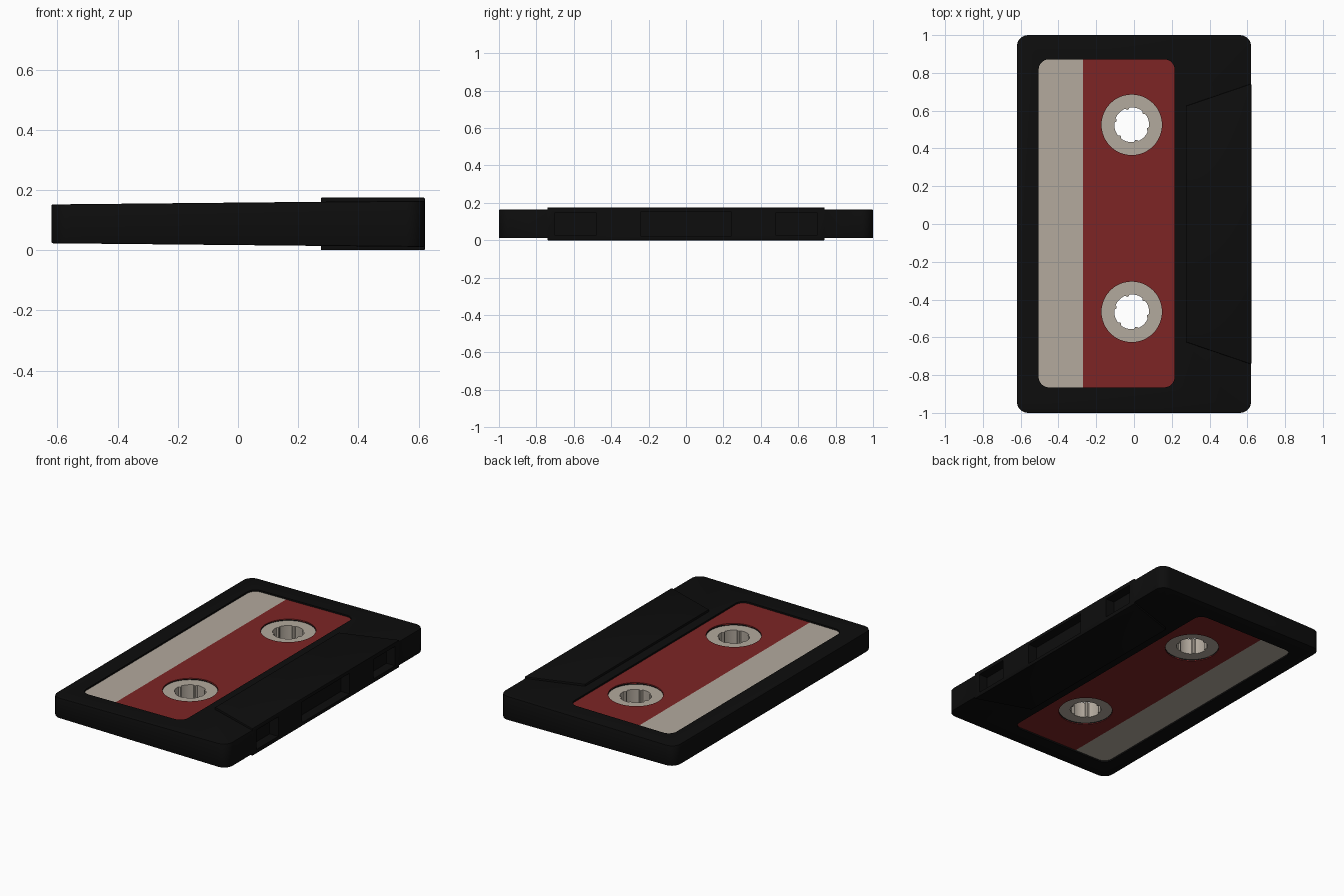
import bpy, bmesh, math

if "Cube" in bpy.data.objects:
    bpy.data.objects.remove(bpy.data.objects["Cube"])

ZC = 0.0875                      # mid-plane height
HOLES = [(-0.012, 0.525), (-0.012, -0.465)]


def mat(name, rgb):
    m = bpy.data.materials.new(name)
    m.diffuse_color = (*rgb, 1)
    m.use_nodes = True
    m.node_tree.nodes["Principled BSDF"].inputs["Base Color"].default_value = m.diffuse_color
    return m


BLACK = mat("black plastic", (0.004, 0.004, 0.004))
RED = mat("dark red", (0.205, 0.018, 0.018))
CREAM = mat("warm grey", (0.45, 0.40, 0.34))


def half(x, off=0.0):
    """Half thickness of the slightly wedge-shaped shell."""
    return 0.0645 + 0.0098 * (x + 0.62) + off


def make(name, bm, mats):
    bmesh.ops.recalc_face_normals(bm, faces=bm.faces)
    me = bpy.data.meshes.new(name)
    bm.to_mesh(me)
    bm.free()
    ob = bpy.data.objects.new(name, me)
    bpy.context.collection.objects.link(ob)
    for m in mats:
        me.materials.append(m)
    return ob


def prism_bm(outline, lo, hi):
    bm = bmesh.new()
    a = [bm.verts.new((x, y, ZC + lo(x))) for x, y in outline]
    b = [bm.verts.new((x, y, ZC + hi(x))) for x, y in outline]
    n = len(a)
    bm.faces.new(a[::-1])
    bm.faces.new(b)
    for i in range(n):
        j = (i + 1) % n
        bm.faces.new((a[i], a[j], b[j], b[i]))
    return bm


def round_rect(x0, x1, y0, y1, r, seg=8):
    pts = []
    for k, (cx, cy) in enumerate([(x1 - r, y1 - r), (x0 + r, y1 - r),
                                  (x0 + r, y0 + r), (x1 - r, y0 + r)]):
        for i in range(seg + 1):
            t = math.pi / 2 * (k + i / seg)
            pts.append((cx + r * math.cos(t), cy + r * math.sin(t)))
    return pts


def circle(c, r, n=48):
    return [(c[0] + r * math.cos(2 * math.pi * i / n),
             c[1] + r * math.sin(2 * math.pi * i / n)) for i in range(n)]


def apply_mod(ob, mod):
    bpy.context.view_layer.objects.active = ob
    bpy.ops.object.modifier_apply(modifier=mod.name)


def boolean(ob, bm, op='DIFFERENCE'):
    cutter = make("cutter", bm, [BLACK])
    m = ob.modifiers.new("cut", 'BOOLEAN')
    m.operation, m.solver, m.object = op, 'EXACT', cutter
    apply_mod(ob, m)
    bpy.data.objects.remove(cutter)


def bevel(ob, w):
    m = ob.modifiers.new("bevel", 'BEVEL')
    m.width, m.segments, m.limit_method = w, 2, 'ANGLE'
    apply_mod(ob, m)


def smooth(ob):
    bpy.ops.object.select_all(action='DESELECT')
    ob.select_set(True)
    bpy.context.view_layer.objects.active = ob
    bpy.ops.object.shade_smooth_by_angle(angle=math.radians(30))


def hole_bm(c):
    return prism_bm(circle(c, 0.16), lambda x: -0.3, lambda x: 0.3)


# Shell
shell = make("shell", prism_bm(round_rect(-0.62, 0.62, -1, 1, 0.06),
                               lambda x: -half(x), half), [BLACK])
bevel(shell, 0.005)

# Thick trapezoid head block joined to the shell
trap = [(0.275, -0.625), (0.621, -0.743), (0.621, 0.743), (0.275, 0.625)]
block = make("head_block", prism_bm(trap, lambda x: -ZC, lambda x: ZC), [BLACK])
bevel(block, 0.004)
bm = bmesh.new()
bm.from_mesh(block.data)
bpy.data.objects.remove(block)
boolean(shell, bm, 'UNION')

# Tape openings along the edge
for y0, y1, h in [(-0.70, -0.48, 0.062), (-0.24, 0.24, 0.066), (0.48, 0.70, 0.062)]:
    boolean(shell, prism_bm([(0.56, y0), (0.7, y0), (0.7, y1), (0.56, y1)],
                            lambda x: -h, lambda x: h))

# Label recesses on both faces
recess = round_rect(-0.505, 0.215, -0.865, 0.872, 0.055)
boolean(shell, prism_bm(recess, lambda x: half(x, -0.014), lambda x: 0.3))
boolean(shell, prism_bm(recess, lambda x: -0.3, lambda x: -half(x, -0.014)))
for c in HOLES:
    boolean(shell, hole_bm(c))
smooth(shell)

# Two-colour labels, top and bottom
plate = round_rect(-0.506, 0.216, -0.866, 0.873, 0.056)
for side, name in ((1, "top_label"), (-1, "bottom_label")):
    bm = prism_bm(plate, lambda x: side * half(x, -0.018),
                  lambda x: side * half(x, -0.010))
    bmesh.ops.bisect_plane(bm, geom=bm.verts[:] + bm.edges[:] + bm.faces[:],
                           plane_co=(-0.27, 0, 0), plane_no=(1, 0, 0))
    for f in bm.faces:
        f.material_index = 1 if f.calc_center_median().x < -0.27 else 0
    label = make(name, bm, [RED, CREAM])
    for c in HOLES:
        boolean(label, hole_bm(c))

# Spool hubs: flat rings with a toothed bore
N = 72
for k, (cx, cy) in enumerate(HOLES):
    bm = bmesh.new()
    loops = []
    for inner, z in ((0, -0.05), (0, 0.05), (1, 0.05), (1, -0.05)):
        loop = []
        for i in range(N):
            t = 2 * math.pi * (i + 0.5) / N
            r = (0.083 if (i + 4) % 12 < 2 else 0.092) if inner else 0.163
            loop.append(bm.verts.new((cx + r * math.cos(t), cy + r * math.sin(t), ZC + z)))
        loops.append(loop)
    for a in range(4):
        p, q = loops[a], loops[(a + 1) % 4]
        for i in range(N):
            j = (i + 1) % N
            bm.faces.new((p[i], p[j], q[j], q[i]))
    smooth(make("spool_hub_%d" % (k + 1), bm, [CREAM]))
